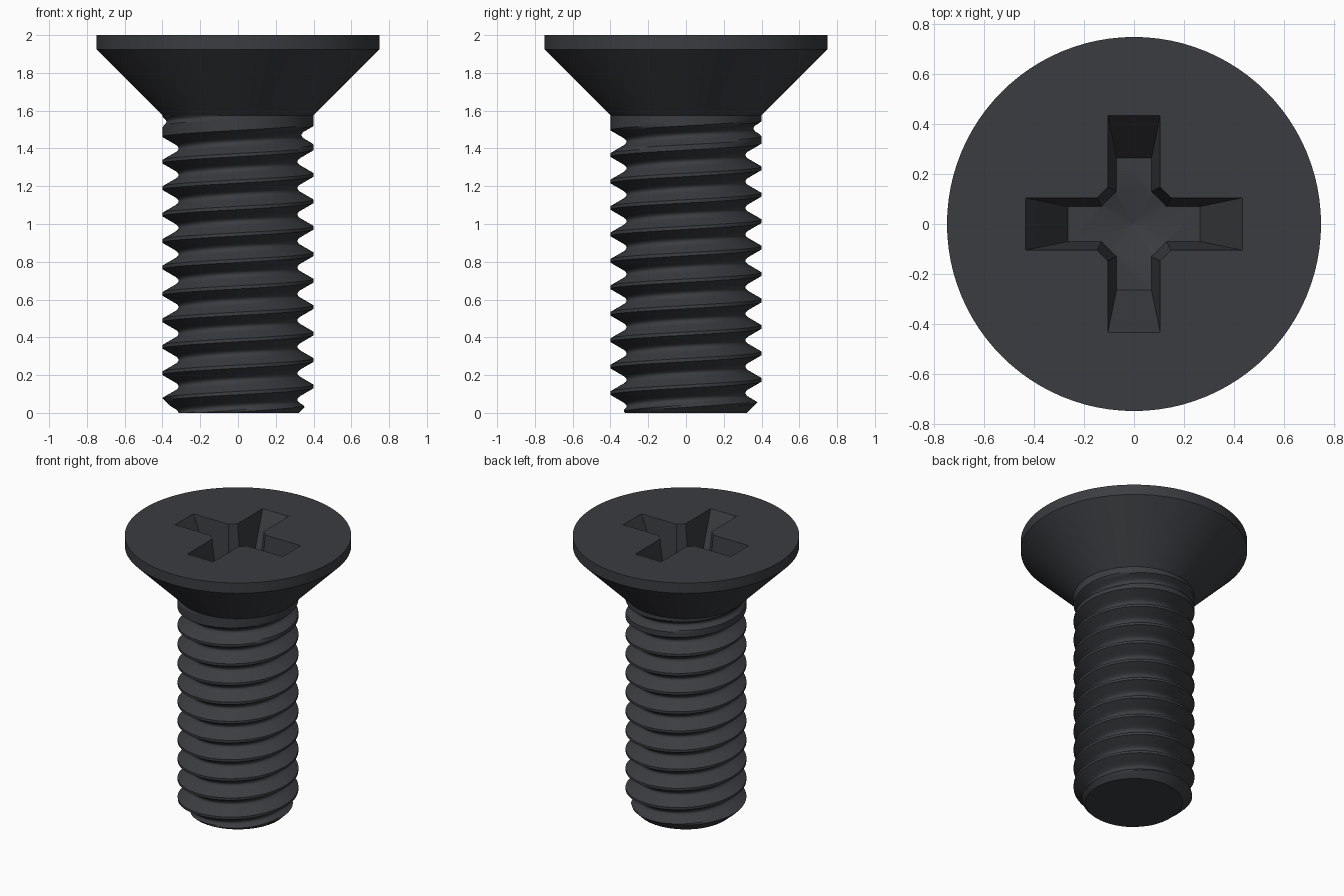
import bpy, bmesh
from math import cos, sin, tan, pi, radians

if "Cube" in bpy.data.objects:
    bpy.data.objects.remove(bpy.data.objects["Cube"])

PITCH, R_OUT, R_ROOT = 0.14, 0.40, 0.315
Z_NECK, Z_RIM, Z_TOP, R_HEAD = 1.575, 1.925, 2.0, 0.75
FLOOR = 1.66          # floor of the cross recess
N = 96                # segments around

mat = bpy.data.materials.new("dark_steel")
mat.diffuse_color = (0.043, 0.046, 0.052, 1)
mat.use_nodes = True
mat.node_tree.nodes["Principled BSDF"].inputs["Base Color"].default_value = mat.diffuse_color


def finish(name, bm):
    me = bpy.data.meshes.new(name)
    bm.to_mesh(me)
    bm.free()
    ob = bpy.data.objects.new(name, me)
    bpy.context.collection.objects.link(ob)
    me.materials.append(mat)
    return ob


def loft(name, rings):
    """Closed solid through rings of equal point count, listed bottom to top."""
    bm = bmesh.new()
    rows = [[bm.verts.new(p) for p in ring] for ring in rings]
    n = len(rows[0])
    for a, b in zip(rows, rows[1:]):
        for i in range(n):
            j = (i + 1) % n
            bm.faces.new((a[i], a[j], b[j], b[i]))
    bm.faces.new(rows[0][::-1])
    bm.faces.new(rows[-1])
    return finish(name, bm)


def circle(r, z, n=N):
    return [(r * cos(2 * pi * i / n), r * sin(2 * pi * i / n), z) for i in range(n)]


def cross(end, half, corner, z):
    """Plus-shaped outline with bevelled inner corners."""
    quad = [(end, half), (corner, half), (half, corner), (half, end)]
    pts = []
    for k in range(4):
        c, s = round(cos(k * pi / 2)), round(sin(k * pi / 2))
        pts += [(c * x - s * y, s * x + c * y, z) for x, y in quad]
    return pts


def smooth(ob, angle):
    bpy.ops.object.select_all(action='DESELECT')
    ob.select_set(True)
    bpy.context.view_layer.objects.active = ob
    bpy.ops.object.shade_smooth_by_angle(angle=radians(angle))


def cut(ob, cutter):
    cutter.hide_render = True
    m = ob.modifiers.new("cut", 'BOOLEAN')
    m.operation, m.solver, m.object = 'DIFFERENCE', 'EXACT', cutter
    bpy.context.view_layer.objects.active = ob
    bpy.ops.object.modifier_apply(modifier=m.name)
    bpy.data.objects.remove(cutter)


# Countersunk head with tapered cross recess and conical pit
head = loft("head", [circle(R_OUT, Z_NECK), circle(R_HEAD, Z_RIM), circle(R_HEAD, Z_TOP)])


def taper(z):
    t = (z - FLOOR) / (Z_TOP - FLOOR)
    return cross(0.265 + 0.17 * t, 0.07 + 0.035 * t, 0.13 + 0.018 * t, z)


cut(head, loft("recess_cutter", [taper(FLOOR), taper(Z_TOP + 0.05)]))
cut(head, loft("pit_cutter", [circle(0.002, FLOOR - 0.055, 48), circle(0.146, FLOOR, 48),
                              circle(0.146, FLOOR + 0.01, 48)]))
smooth(head, 25)

# Threaded shank: a helical sheet, trimmed at both ends
HALF = PITCH / 2 - PITCH / 16      # half width of the groove at the crest
steps = [0, 0.006, 0.012, 0.02, 0.03, 0.04, 0.05, HALF]
offsets = [-d for d in steps[:0:-1]] + steps


def groove_radius(d):
    d = abs(d)
    if d < 0.02:                   # rounded root
        flank = R_OUT - (HALF - 0.02) / tan(pi / 6)
        return R_ROOT + (flank - R_ROOT) * (d / 0.02) ** 2
    return R_OUT - (HALF - d) / tan(pi / 6)


bm = bmesh.new()
rows = []
for i in range(-2 * N, 12 * N + 1):
    a = 2 * pi * i / N
    zc = PITCH * (i / N + 0.5)
    # the groove gets shallower as it runs out under the head
    lift = (R_OUT - R_ROOT) * min(1, max(0, (zc - 1.435) / 0.14))
    row = []
    for d in offsets:
        z = zc + d
        r = min(R_OUT, groove_radius(d) + lift, max(0.2, 0.322 + z))
        row.append(bm.verts.new((r * cos(a), r * sin(a), z)))
    rows.append(row)
for i in range(len(rows) - 1):
    p, q = rows[i], rows[i + 1]
    for j in range(len(offsets) - 1):
        bm.faces.new((p[j], q[j], q[j + 1], p[j + 1]))
    if i + 1 + N < len(rows):      # narrow flat along the crest
        bm.faces.new((p[-1], q[-1], rows[i + 1 + N][0], rows[i + N][0]))
for z, inner, outer in ((0, True, False), (Z_NECK, False, True)):
    bmesh.ops.bisect_plane(bm, geom=bm.verts[:] + bm.edges[:] + bm.faces[:],
                           plane_co=(0, 0, z), plane_no=(0, 0, 1),
                           clear_inner=inner, clear_outer=outer)
# flat tip
rim = [e for e in bm.edges if e.is_boundary and all(v.co.z < 1e-4 for v in e.verts)]
bmesh.ops.holes_fill(bm, edges=rim, sides=0)
bmesh.ops.recalc_face_normals(bm, faces=bm.faces[:])
shank = finish("threaded_shank", bm)
smooth(shank, 28)
